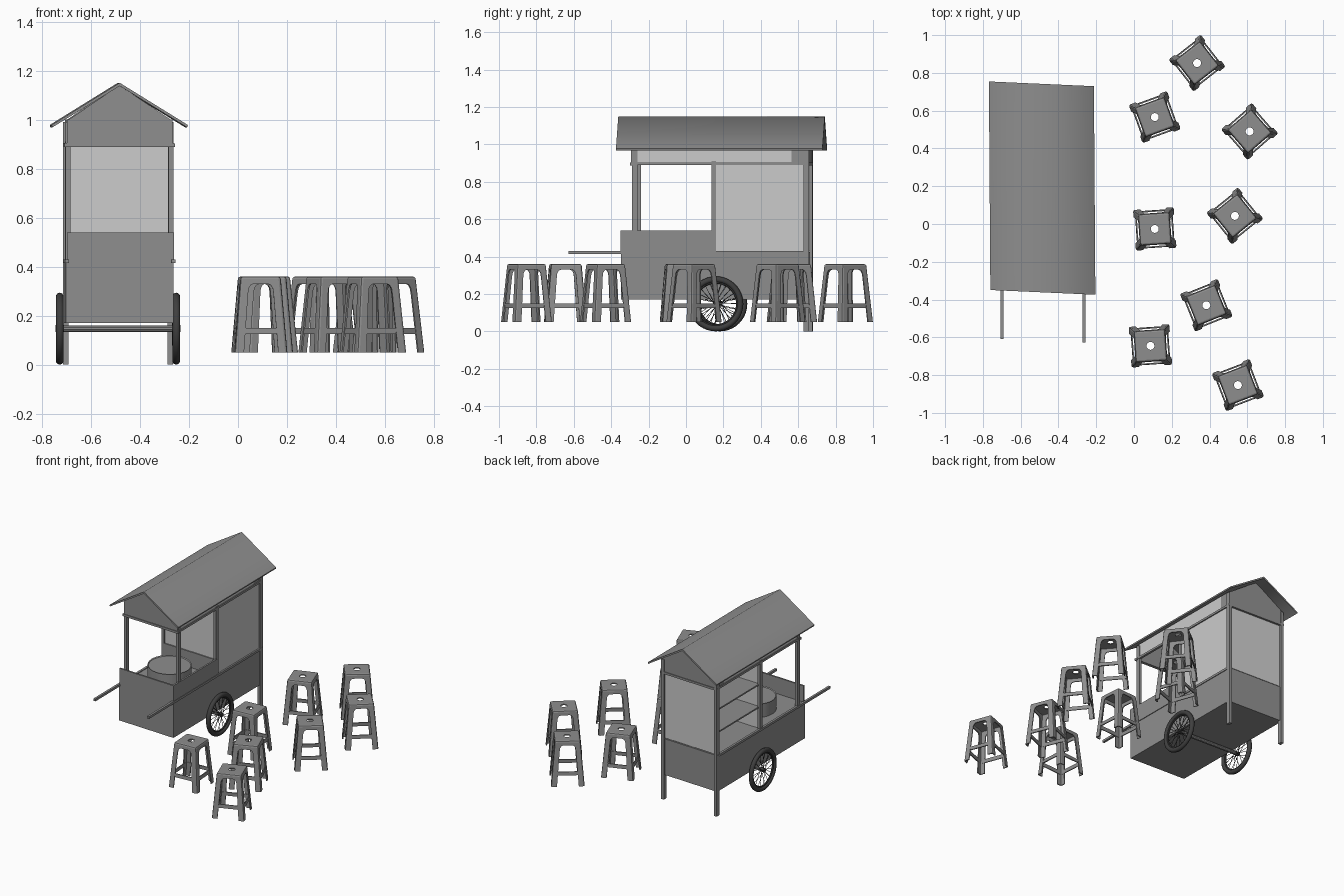
import bpy, bmesh, math
from mathutils import Matrix, Vector

if "Cube" in bpy.data.objects:
    bpy.data.objects.remove(bpy.data.objects["Cube"])

# The cart stands slightly askew: cart space (centred on u = 0) to world
CART = Matrix(((1, -.007, 0, -.485), (-.045, 1, 0, 0), (0, 0, 1, 0), (0, 0, 0, 1)))


def material(name, v):
    m = bpy.data.materials.new(name)
    m.diffuse_color = (v, v, v, 1)
    m.use_nodes = True
    m.node_tree.nodes["Principled BSDF"].inputs["Base Color"].default_value = m.diffuse_color
    return m


pale = material("pale_panel", .8)
dark = material("dark_grey", .27)
black = material("rubber", .05)


def finish(name, bm, matrix=CART, mat=dark, smooth=0):
    bm.transform(matrix)
    me = bpy.data.meshes.new(name)
    bm.to_mesh(me)
    bm.free()
    me.materials.append(mat)
    ob = bpy.data.objects.new(name, me)
    bpy.context.collection.objects.link(ob)
    if smooth:
        bpy.ops.object.select_all(action='DESELECT')
        ob.select_set(True)
        bpy.context.view_layer.objects.active = ob
        bpy.ops.object.shade_smooth_by_angle(angle=math.radians(smooth))
    return ob


def box(name, x0, x1, y0, y1, z0, z1, mat=dark):
    bm = bmesh.new()
    bmesh.ops.create_cube(bm, size=1)
    bm.transform(Matrix.Translation(((x0 + x1) / 2, (y0 + y1) / 2, (z0 + z1) / 2))
                 @ Matrix.Diagonal((x1 - x0, y1 - y0, z1 - z0, 1)))
    return finish(name, bm, mat=mat)


def tube(bm, p, q, r, n=8):
    p, q = Vector(p), Vector(q)
    d = q - p
    m = Matrix.Translation((p + q) / 2) @ d.to_track_quat('Z', 'Y').to_matrix().to_4x4()
    bmesh.ops.create_cone(bm, cap_ends=True, segments=n, radius1=r, radius2=r, depth=d.length, matrix=m)


def ring(bm, centre, major, minor, n=40, k=10):
    # tyre or rim: a torus around the x axis
    rows = []
    for i in range(n):
        a = 2 * math.pi * i / n
        row = []
        for j in range(k):
            b = 2 * math.pi * j / k
            r = major + minor * math.cos(b)
            row.append(bm.verts.new((centre[0] + minor * math.sin(b),
                                     centre[1] + r * math.cos(a), centre[2] + r * math.sin(a))))
        rows.append(row)
    for i in range(n):
        for j in range(k):
            a, b = rows[i], rows[(i + 1) % n]
            bm.faces.new((a[j], a[(j + 1) % k], b[(j + 1) % k], b[j]))
    bmesh.ops.recalc_face_normals(bm, faces=bm.faces)


def extrude_profile(name, pts, y0, y1, smooth=0):
    # x-z outline pushed along y
    bm = bmesh.new()
    f = bm.faces.new([bm.verts.new((x, y0, z)) for x, z in pts])
    g = bmesh.ops.extrude_face_region(bm, geom=[f])
    bmesh.ops.translate(bm, vec=(0, y1 - y0, 0),
                        verts=[v for v in g['geom'] if isinstance(v, bmesh.types.BMVert)])
    bmesh.ops.recalc_face_normals(bm, faces=bm.faces)
    return finish(name, bm, smooth=smooth)


# Body and counter walls
box("cart_body", -.22, .22, -.337, .655, .17, .425)
box("counter_front_wall", -.215, .222, -.34, -.328, .42, .54)
box("counter_right_wall", .21, .222, -.34, .157, .42, .54)

# Side rails, running forward as push handles; posts, rails and upper bands
for s, side in ((-1, "left"), (1, "right")):
    box(side + "_handle", s * .217 - .008, s * .217 + .008, -.618, .662, .414, .43)
    box(side + "_front_post", s * .21 - .01, s * .21 + .01, -.278, -.25, .42, .99)
    box(side + "_middle_post", s * .21 - .01, s * .21 + .01, .145, .17, .42, .91)
    box(side + "_back_post_and_leg", s * .213 - .011, s * .213 + .011, .637, .668, 0, .99)
    box(side + "_upper_rail", s * .214 - .008, s * .214 + .008, -.285, .665, .89, .905)
    box(side + "_upper_band", s * .212 - .004, s * .212 + .004, -.265, .575, .905, 1.0, pale)
    box(side + "_upper_band_end", s * .212 - .004, s * .212 + .004, .575, .645, .905, 1.0)

# Cabinet panels and shelves, open on the left
box("cabinet_right_panel", .208, .214, .17, .645, .43, .89, pale)
box("cabinet_back_panel", -.21, .21, .645, .652, .43, .89, pale)
box("cabinet_partition", -.21, .21, .153, .16, .425, .89, pale)
box("partition_base", -.21, .21, .145, .153, .425, .535)
for i, z in enumerate((.57, .73)):
    box(f"shelf_{i + 1}", -.205, .208, .16, .645, z, z + .01)

# Gable ends with fascia boards and rails
for end, y in (("front", -.285), ("back", .65)):
    box(end + "_fascia", -.215, .215, y, y + .012, .9, 1.0)
    box(end + "_rail", -.225, .225, y - .005, y + .017, .888, .903)
    extrude_profile(end + "_gable", [(-.215, .995), (.215, .995), (0, 1.14)], y - .003, y + .012)

# Pitched roof, shaded smooth over the ridge
extrude_profile("roof", [(-.275, .968), (0, 1.137), (.275, .968), (.278, .978), (0, 1.15), (-.278, .978)],
                -.362, .742, smooth=68)

# Cooking pot
bm = bmesh.new()
tube(bm, (-.005, -.065, .425), (-.005, -.065, .52), .145, 40)
top = max(bm.faces, key=lambda f: f.calc_center_median().z)
bmesh.ops.inset_region(bm, faces=[top], thickness=.006)
bmesh.ops.translate(bm, verts=top.verts, vec=(0, 0, -.006))
finish("pot", bm, smooth=40)

# Spoked wheels and axle
WY, WZ = .17, .147
for x0, side in ((-.241, "left"), (.234, "right")):
    c = (x0, WY, WZ)
    bm = bmesh.new()
    ring(bm, c, .131, .016)
    finish(side + "_tyre", bm, mat=black, smooth=40)
    bm = bmesh.new()
    ring(bm, c, .114, .006, 40, 6)
    tube(bm, (x0 - .018, WY, WZ), (x0 + .018, WY, WZ), .014, 12)
    for i in range(24):
        a = 2 * math.pi * i / 24
        b = a + (.5 if i % 4 < 2 else -.5)
        x = x0 + (.013 if i % 2 else -.013)
        tube(bm, (x, WY + .012 * math.cos(b), WZ + .012 * math.sin(b)),
             (x0, WY + .116 * math.cos(a), WZ + .116 * math.sin(a)), .0016, 5)
    finish(side + "_wheel_spokes", bm, mat=black)
bm = bmesh.new()
tube(bm, (-.24, WY, WZ), (.234, WY, WZ), .013, 10)
finish("axle", bm)


# Stool: moulded shell with four arched, flared sides and a holed seat
def half(z):
    return .082 + (.36 - z) * .083


def add_face(bm, pts, outward):
    f = bm.faces.new([bm.verts.new(p) for p in pts])
    f.normal_update()
    if f.normal.dot(outward) < 0:
        f.normal_flip()
    return f


bm = bmesh.new()
arch = [(.070, .05), (.052, .29), (.049, .312), (.041, .325), (.030, .33)]
outline = [(half(.05), .05)] + arch + [(-s, z) for s, z in reversed(arch)] \
    + [(-half(.05), .05), (-half(.36), .36), (half(.36), .36)]
h = half(.36)
for k in range(4):
    turn = Matrix.Rotation(k * math.pi / 2, 3, 'Z')
    add_face(bm, [turn @ Vector((s, half(z), z)) for s, z in outline], turn @ Vector((0, 1, 0)))
    hole = [(.021 * math.cos(a), .021 * math.sin(a), .36)
            for a in (math.pi / 4 + math.pi / 2 * i / 6 for i in range(7))]
    add_face(bm, [turn @ Vector(p) for p in [(-h, h, .36), (h, h, .36)] + hole], Vector((0, 0, 1)))
bmesh.ops.remove_doubles(bm, verts=bm.verts, dist=1e-4)
edges = [e for e in bm.edges if len(e.link_faces) == 2 and e.calc_face_angle(0) > .5]
bmesh.ops.bevel(bm, geom=edges, offset=.01, segments=2, profile=.5, affect='EDGES')
# rungs
for k in range(4):
    turn = Matrix.Rotation(k * math.pi / 2, 3, 'Z')
    add_face(bm, [turn @ Vector((s * (half(z) - .012), half(z) - .002, z))
                  for s, z in ((-1, .125), (1, .125), (1, .15), (-1, .15))], turn @ Vector((0, 1, 0)))

first = finish("stool_1", bm, Matrix.Identity(4))
places = [(.334, .852, 38), (.11, .566, 20), (.612, .49, 41), (.11, -.026, 4),
          (.534, .043, 39), (.383, -.43, 22), (.087, -.645, 4), (.55, -.853, 21)]
for i, (x, y, deg) in enumerate(places):
    ob = first
    if i:
        ob = bpy.data.objects.new(f"stool_{i + 1}", first.data)
        bpy.context.collection.objects.link(ob)
    ob.location = (x, y, 0)
    ob.rotation_euler.z = math.radians(deg)
    mod = ob.modifiers.new("thickness", 'SOLIDIFY')
    mod.thickness, mod.offset = .007, -1
